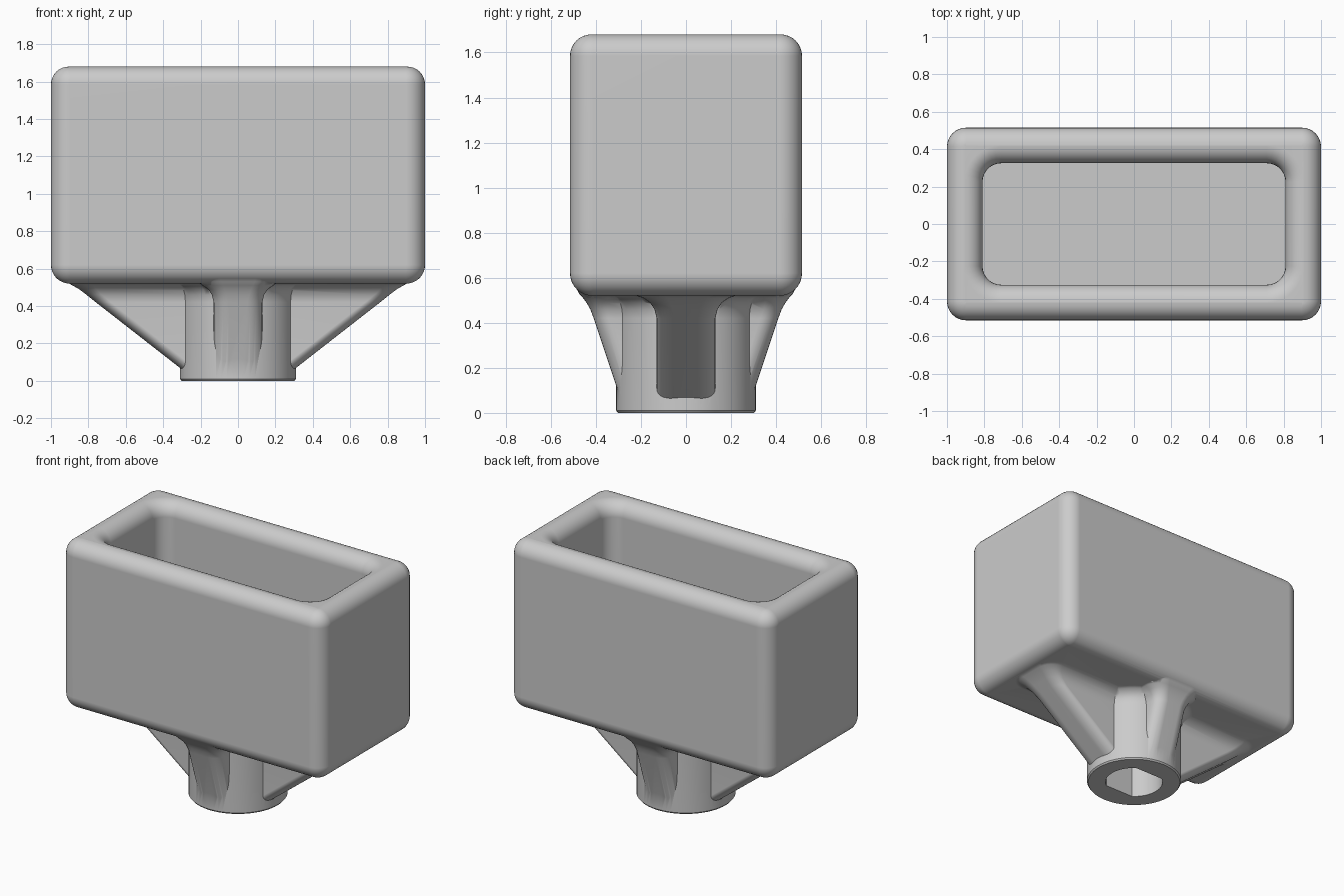
import bpy
import bmesh
from math import sin, cos, pi, radians, asin
from mathutils import Matrix

if "Cube" in bpy.data.objects:
    bpy.data.objects.remove(bpy.data.objects["Cube"])

grey = bpy.data.materials.new("plain grey")
grey.use_nodes = True
COLOUR = (0.6, 0.6, 0.6, 1)
grey.diffuse_color = COLOUR
grey.node_tree.nodes["Principled BSDF"].inputs["Base Color"].default_value = COLOUR


def loft(name, rings, turn=0):
    """Skin a stack of equal-length point rings and cap both ends."""
    bm = bmesh.new()
    loops = [[bm.verts.new(p) for p in ring] for ring in rings]
    n = len(loops[0])
    for a, b in zip(loops, loops[1:]):
        for i in range(n):
            j = (i + 1) % n
            bm.faces.new((a[i], a[j], b[j], b[i]))
    bm.faces.new(loops[0][::-1])
    bm.faces.new(loops[-1])
    bm.transform(Matrix.Rotation(turn, 4, "Z"))
    bmesh.ops.recalc_face_normals(bm, faces=bm.faces)
    mesh = bpy.data.meshes.new(name)
    bm.to_mesh(mesh)
    bm.free()
    mesh.materials.append(grey)
    obj = bpy.data.objects.new(name, mesh)
    bpy.context.collection.objects.link(obj)
    return obj


def rounded_rect(x0, x1, w, r, z, steps=8):
    """Ring from x0 to x1, half width w; r gives the radius at x1 and x0."""
    pts = []
    corners = ((x1, w, r[0]), (x0, w, r[1]), (x0, -w, r[1]), (x1, -w, r[0]))
    for k, (x, y, rad) in enumerate(corners):
        cx = x - rad if x == x1 else x + rad
        cy = y - rad if y > 0 else y + rad
        for s in range(steps + 1):
            a = (k + s / steps) * pi / 2
            pts.append((cx + rad * cos(a), cy + rad * sin(a), z))
    return pts


# Cup: rounded outer shell, bullnose rim, straight inner walls
WALL, R, HX, HY = 0.19, 0.1, 1.0, 0.515
BOTTOM, TOP, FLOOR = 0.52, 1.68, 0.71
half = WALL / 2
profile = []
for s in range(9):
    a = s / 8 * pi / 2
    i = R * (1 - sin(a))
    profile.append((i, BOTTOM + R * (1 - cos(a)), R - i + 0.002))
for s in range(9):
    a = s / 8 * pi / 2
    i = half * (1 - cos(a))
    profile.append((i, TOP - half * (1 - sin(a)), R - i + 0.002))
for s in range(9):
    a = s / 8 * pi / 2
    i = half * (1 + sin(a))
    profile.append((i, TOP - half * (1 - cos(a)), R + WALL - i))
profile.append((WALL, FLOOR, R))
body = loft("cup_holder", [rounded_rect(i - HX, HX - i, HY - i, (r, r), z)
                           for i, z, r in profile])

# Round stem, flaring into the cup
stem_profile = [(0.302, 0), (0.31, 0.01), (0.31, 0.42), (0.317, 0.46),
                (0.333, 0.49), (0.36, 0.51), (0.39, 0.522), (0.39, 0.58)]
stem = loft("stem", [[(r * cos(k * pi / 32), r * sin(k * pi / 32), z)
                      for k in range(64)] for r, z in stem_profile])

# Four ribs: rows of (reach, half width, corner radius, height)
long_rib = [(0.26, 0.13, 0.08, 0.03), (0.76, 0.13, 0.08, 0.42),
            (0.81, 0.14, 0.08, 0.46), (0.85, 0.16, 0.09, 0.49),
            (0.885, 0.19, 0.11, 0.51), (0.91, 0.23, 0.13, 0.524),
            (0.92, 0.23, 0.13, 0.58)]
short_rib = [(0.28, 0.13, 0.08, 0.03), (0.41, 0.13, 0.08, 0.42),
             (0.425, 0.14, 0.08, 0.46), (0.442, 0.16, 0.09, 0.49),
             (0.457, 0.19, 0.11, 0.51), (0.475, 0.22, 0.13, 0.53),
             (0.49, 0.23, 0.13, 0.56), (0.49, 0.23, 0.13, 0.6)]
parts = [stem]
for k, rows in enumerate((long_rib, short_rib) * 2):
    rings = [rounded_rect(0, x, w, (r, 0.01), z) for x, w, r, z in rows]
    parts.append(loft("rib", rings, k * pi / 2))

# Shaft hole: round with two flats
HOLE, FLAT = 0.188, 0.152
edge = asin(FLAT / HOLE)
outline = []
for base in (0, pi):
    for s in range(17):
        a = base - edge + 2 * edge * s / 16
        outline.append((HOLE * cos(a), HOLE * sin(a)))
hole = loft("shaft_hole_cutter", [[(x, y, z) for x, y in outline]
                                  for z in (-0.05, 0.46)])

# Fuse the parts into one piece and cut the hole
bpy.context.view_layer.objects.active = body
for part in parts + [hole]:
    part.hide_render = True
    mod = body.modifiers.new("fuse", "BOOLEAN")
    mod.operation = "DIFFERENCE" if part is hole else "UNION"
    mod.solver = "EXACT"
    mod.object = part
    bpy.ops.object.modifier_apply(modifier=mod.name)
for part in parts + [hole]:
    bpy.data.objects.remove(part)

# Smooth rounds with crisp creases
for o in bpy.context.selected_objects:
    o.select_set(False)
body.select_set(True)
bpy.ops.object.shade_smooth_by_angle(angle=radians(35))
weighted = body.modifiers.new("flat_panels", "WEIGHTED_NORMAL")
weighted.keep_sharp = True
